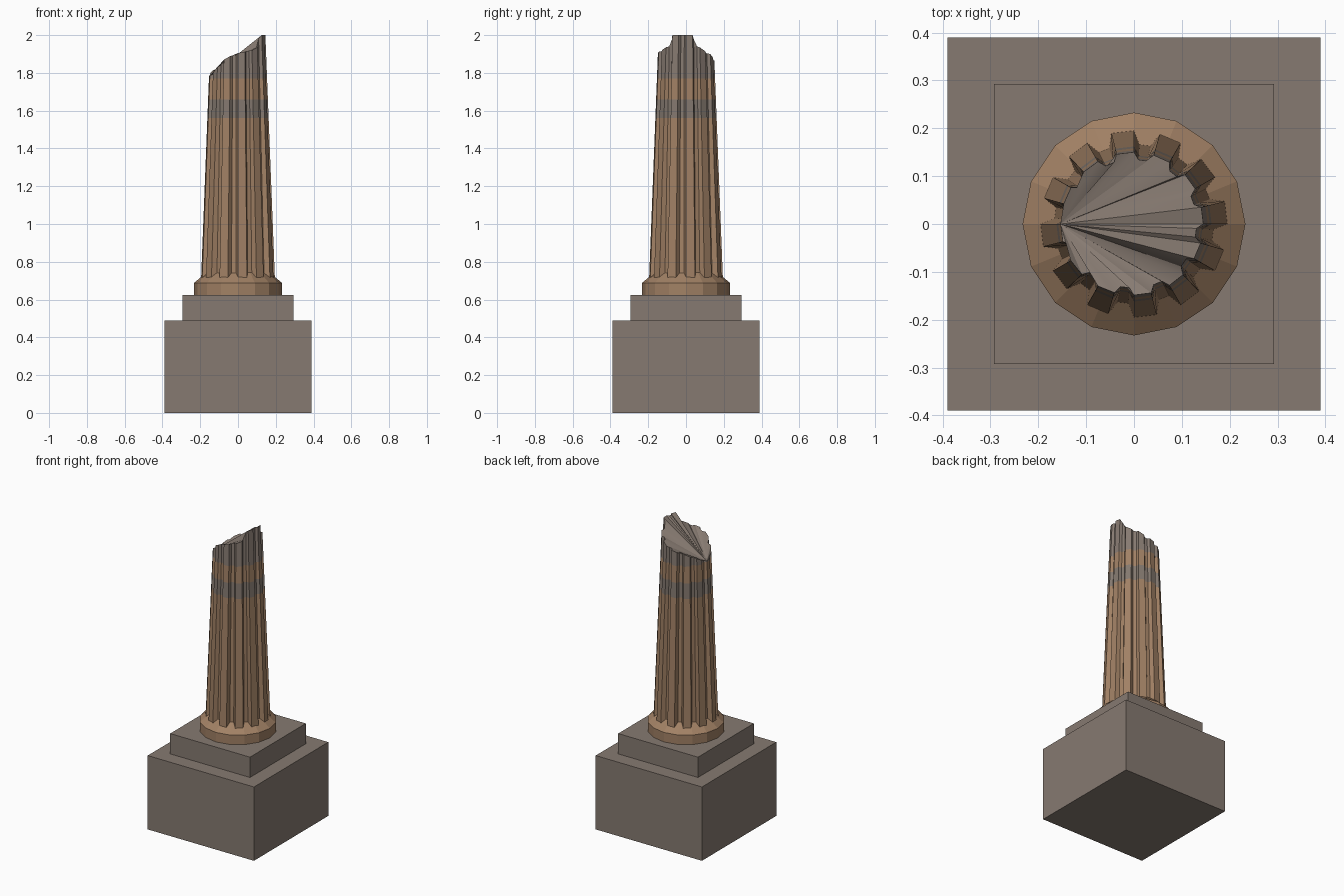
import bpy, bmesh, math

if "Cube" in bpy.data.objects:
    bpy.data.objects.remove(bpy.data.objects["Cube"])


def material(name, rgb):
    m = bpy.data.materials.new(name)
    m.diffuse_color = (*rgb, 1)
    m.use_nodes = True
    m.node_tree.nodes["Principled BSDF"].inputs["Base Color"].default_value = m.diffuse_color
    return m


STONE = material("grey_stone", (0.24, 0.195, 0.165))
TAN = material("tan_stone", (0.36, 0.22, 0.13))
BAND = material("weathered_band", (0.23, 0.19, 0.16))


def finish(name, bm, mats):
    bmesh.ops.recalc_face_normals(bm, faces=bm.faces)
    me = bpy.data.meshes.new(name)
    bm.to_mesh(me)
    bm.free()
    ob = bpy.data.objects.new(name, me)
    bpy.context.collection.objects.link(ob)
    for m in mats:
        me.materials.append(m)
    return ob


def loft(bm, rings):
    """Skin a list of point rings; returns the vertex rings and face bands."""
    vs = [[bm.verts.new(p) for p in r] for r in rings]
    n = len(vs[0])
    bands = [[bm.faces.new((a[i], a[(i + 1) % n], b[(i + 1) % n], b[i]))
              for i in range(n)] for a, b in zip(vs, vs[1:])]
    return vs, bands


def block(name, half, z0, z1):
    bm = bmesh.new()
    vs, _ = loft(bm, [[(x * half, y * half, z) for x, y in
                       ((-1, -1), (1, -1), (1, 1), (-1, 1))] for z in (z0, z1)])
    bm.faces.new(vs[0])
    bm.faces.new(vs[-1])
    finish(name, bm, [STONE])


# Square pedestal and step
block("pedestal", 0.39, 0, 0.49)
block("pedestal_step", 0.293, 0.49, 0.625)

# Sixteen-sided collar, its slope running into the shaft
bm = bmesh.new()
vs, _ = loft(bm, [[(r * math.cos(i * math.tau / 16), r * math.sin(i * math.tau / 16), z)
                   for i in range(16)]
                  for r, z in ((0.233, 0.625), (0.233, 0.688), (0.15, 0.757))])
bm.faces.new(vs[0])
bm.faces.new(vs[-1])
finish("column_collar", bm, [TAN])

# Broken rim height by angle in degrees
RIM = [(0, 2.0), (15, 2.0), (23, 1.945), (45, 1.912), (60, 1.90), (80, 1.87),
       (120, 1.85), (150, 1.815), (180, 1.778), (210, 1.80), (240, 1.87),
       (255, 1.89), (270, 1.905), (300, 1.92), (318, 1.94), (330, 2.0), (360, 2.0)]


def rim_z(a):
    for (a0, z0), (a1, z1) in zip(RIM, RIM[1:]):
        if a0 <= a <= a1:
            return z0 + (z1 - z0) * (a - a0) / (a1 - a0)


# Twelve flutes, each a flat ridge and a shallow groove
FLUTE = [(0, 0), (14, 0), (18, 1), (26, 1)]
PLAN = [(30 * k + a, g) for k in range(12) for a, g in FLUTE]


def point(a, groove, z):
    t = (z - 0.72) / 1.28
    r = 0.195 - 0.05 * t - groove * (0.028 - 0.014 * t)
    return r * math.cos(math.radians(a)), r * math.sin(math.radians(a)), z


bm = bmesh.new()
rings = [[point(a, g, z) for a, g in PLAN] for z in (0.66, 1.56, 1.66, 1.77)]
rings.append([point(a, g, rim_z(a)) for a, g in PLAN])
vs, bands = loft(bm, rings)
for faces, index in zip(bands, (0, 1, 0, 2)):
    for f in faces:
        f.material_index = index
bm.faces.new(vs[0])

# Broken top: fan of facets spreading from the lowest point of the rim
top, n = vs[-1], len(PLAN)
low = PLAN.index((180, 0))
for i in range(1, n - 1):
    f = bm.faces.new((top[low], top[(low + i) % n], top[(low + i + 1) % n]))
    f.material_index = 2
shaft = finish("broken_fluted_shaft", bm, [TAN, BAND, STONE])
bpy.context.view_layer.objects.active = shaft
shaft.select_set(True)
bpy.ops.object.shade_smooth_by_angle(angle=math.radians(30))
